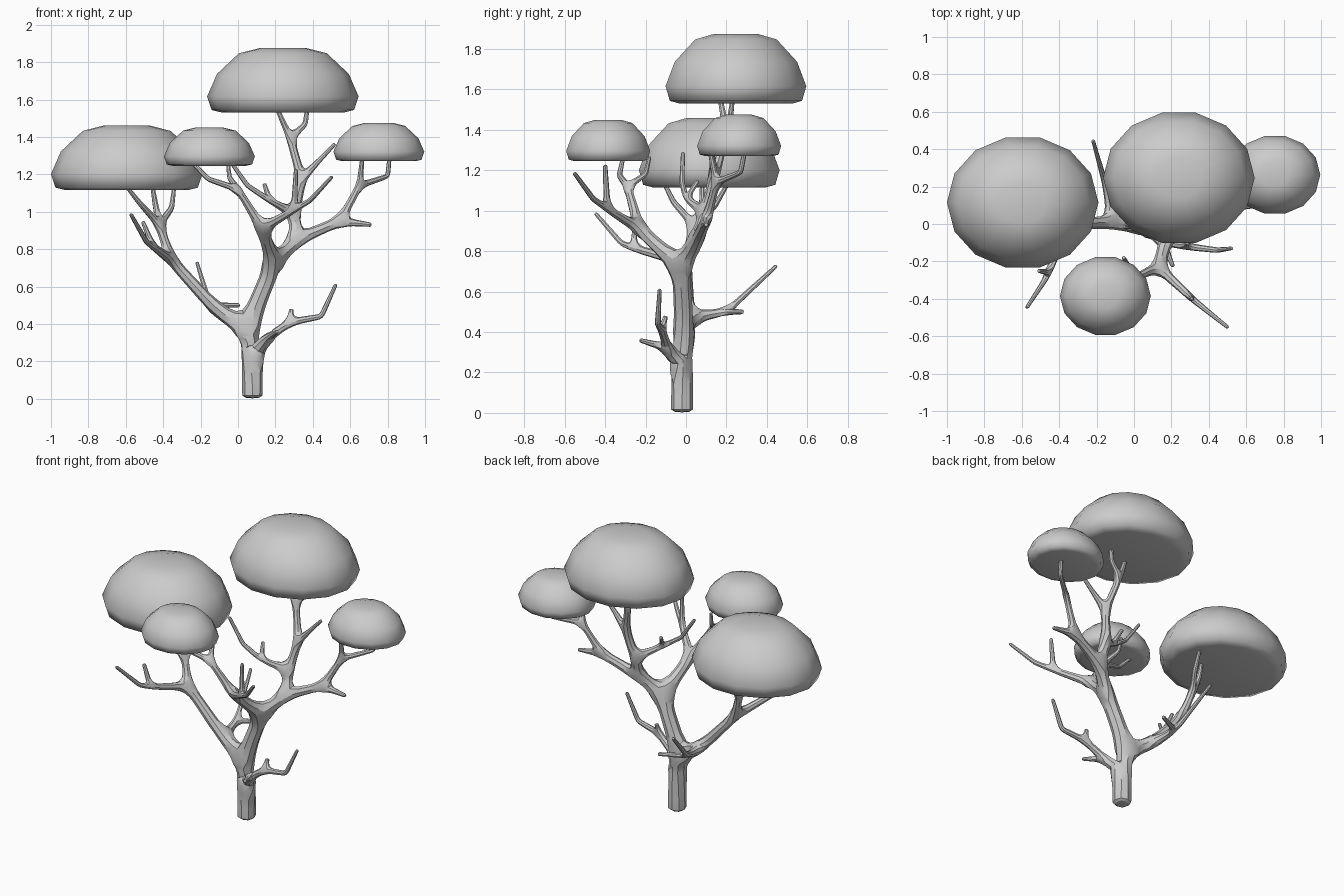
import bpy, bmesh, math
from mathutils import Vector

# ---------- woody skeleton, thickened with a skin modifier ----------
skel = bmesh.new()
skin = skel.verts.layers.skin.verify()


def node(co, r):
    v = skel.verts.new(co)
    v[skin].radius = (r, r)
    return v


def limb(parent, pts, r0, r1, tip=True):
    """Chain of points growing from a parent vertex, tapering r0 -> r1."""
    out, prev = [], parent
    for i, p in enumerate(pts):
        r = r0 + (r1 - r0) * i / max(1, len(pts) - 1)
        if tip and i == len(pts) - 1:
            # extra point close to the end keeps the tip blunt
            near = node(prev.co.lerp(Vector(p), 0.9), r)
            skel.edges.new((prev, near))
            prev = near
        v = node(p, r)
        skel.edges.new((prev, v))
        out.append(v)
        prev = v
    return out


root = node((0.077, -0.02, 0), 0.062)
root[skin].use_root = True

# main trunk
trunk = limb(root, [(0.077, -0.02, 0.03), (0.075, -0.015, 0.22), (0.055, -0.01, 0.37),
                    (0.115, -0.015, 0.54), (0.19, -0.025, 0.72)], 0.06, 0.047, tip=False)

# low right branch
low = limb(trunk[1], [(0.15, -0.09, 0.32), (0.28, -0.12, 0.41),
                      (0.445, -0.14, 0.44), (0.525, -0.13, 0.615)], 0.026, 0.011)
limb(low[0], [(0.21, -0.23, 0.36)], 0.012, 0.012)
limb(low[1], [(0.285, -0.10, 0.48)], 0.013, 0.013)

# left branch carrying the wide left crown
left = limb(trunk[2], [(-0.11, 0.01, 0.47), (-0.36, 0.0, 0.745), (-0.42, 0.04, 0.93)],
            0.038, 0.022, tip=False)
limb(left[2], [(-0.52, -0.06, 1.04), (-0.60, -0.11, 1.14)], 0.015, 0.011)
limb(left[2], [(-0.44, 0.08, 1.03), (-0.46, 0.08, 1.15)], 0.017, 0.012)
limb(left[2], [(-0.355, 0.14, 1.02), (-0.34, 0.21, 1.14)], 0.016, 0.011)
fore = limb(left[1], [(-0.455, -0.26, 0.815), (-0.49, -0.32, 0.84), (-0.575, -0.45, 0.99)],
            0.019, 0.011)
limb(fore[0], [(-0.51, -0.25, 0.95)], 0.012, 0.012)
rear = limb(left[0], [(-0.15, 0.20, 0.50), (-0.22, 0.45, 0.73)], 0.018, 0.011)
limb(rear[0], [(0.01, 0.28, 0.50)], 0.013, 0.012)

# front branch carrying the small front crown
front = limb(trunk[4], [(0.13, -0.23, 0.91), (0.0, -0.29, 1.12)], 0.031, 0.019, tip=False)
limb(front[1], [(-0.045, -0.20, 1.18), (-0.055, -0.18, 1.27)], 0.014, 0.011)
limb(front[1], [(-0.16, -0.33, 1.175), (-0.25, -0.31, 1.27)], 0.015, 0.011)
side = limb(front[0], [(0.30, -0.39, 1.01), (0.385, -0.46, 1.06), (0.505, -0.555, 1.19)],
            0.019, 0.011)
limb(side[0], [(0.31, -0.40, 1.23)], 0.012, 0.012)

# upper branch carrying the top crown
upper = limb(trunk[4], [(0.31, 0.05, 0.85), (0.30, 0.10, 0.99), (0.34, 0.14, 1.175),
                        (0.28, 0.20, 1.39)], 0.037, 0.021, tip=False)
limb(upper[3], [(0.21, 0.17, 1.55)], 0.014, 0.014)
limb(upper[3], [(0.36, 0.22, 1.47), (0.37, 0.23, 1.55)], 0.016, 0.013)
limb(upper[2], [(0.43, 0.13, 1.27), (0.52, 0.125, 1.365)], 0.015, 0.011)
inner = limb(upper[1], [(0.17, 0.0, 1.06), (0.05, -0.02, 1.14), (-0.055, -0.015, 1.29)],
             0.017, 0.011)
limb(inner[0], [(0.14, 0.06, 1.15)], 0.012, 0.012)

# right branch carrying the small right crown
right = limb(upper[0], [(0.545, 0.10, 0.95), (0.65, 0.15, 1.14)], 0.027, 0.019, tip=False)
limb(right[0], [(0.715, 0.10, 0.93)], 0.013, 0.013)
limb(right[1], [(0.665, 0.12, 1.29)], 0.013, 0.013)
limb(right[1], [(0.80, 0.27, 1.19), (0.81, 0.29, 1.29)], 0.014, 0.012)

mesh = bpy.data.meshes.new("skeleton")
skel.to_mesh(mesh)
skel.free()


def finish(ob, angle):
    bpy.ops.object.select_all(action='DESELECT')
    ob.select_set(True)
    bpy.context.view_layer.objects.active = ob
    bpy.ops.object.shade_smooth_by_angle(angle=math.radians(angle))


tree = bpy.data.objects.new("trunk_and_branches", mesh)
bpy.context.collection.objects.link(tree)
tree.modifiers.new("Skin", 'SKIN')
sub = tree.modifiers.new("Round", 'SUBSURF')
sub.levels = sub.render_levels = 1
dg = bpy.context.evaluated_depsgraph_get()
baked = bpy.data.meshes.new_from_object(tree.evaluated_get(dg))
tree.modifiers.clear()
tree.data = baked
finish(tree, 30)

# ---------- leaf crowns: flat-bottomed lathed domes ----------
PROFILE = [(0.80, 0.0), (0.94, 0.04), (1.0, 0.25), (0.87, 0.6), (0.58, 0.92), (0.31, 1.0)]
SIDES = 14


def crown(name, x, y, rx, ry, z0, z1):
    bm = bmesh.new()
    rings = []
    for r, h in PROFILE:
        rings.append([bm.verts.new((x + rx * r * math.cos(a), y + ry * r * math.sin(a),
                                    z0 + (z1 - z0) * h))
                      for a in (2 * math.pi * k / SIDES for k in range(SIDES))])
    for lo, hi in zip(rings, rings[1:]):
        for k in range(SIDES):
            n = (k + 1) % SIDES
            bm.faces.new((lo[k], lo[n], hi[n], hi[k]))
    bm.faces.new(rings[0][::-1])
    bm.faces.new(rings[-1])
    me = bpy.data.meshes.new(name)
    bm.to_mesh(me)
    bm.free()
    ob = bpy.data.objects.new(name, me)
    bpy.context.collection.objects.link(ob)
    finish(ob, 60)


crown("top_crown", 0.24, 0.247, 0.405, 0.357, 1.53, 1.875)
crown("left_crown", -0.595, 0.115, 0.405, 0.357, 1.115, 1.46)
crown("front_crown", -0.153, -0.385, 0.243, 0.213, 1.245, 1.45)
crown("right_crown", 0.753, 0.263, 0.243, 0.213, 1.27, 1.475)
